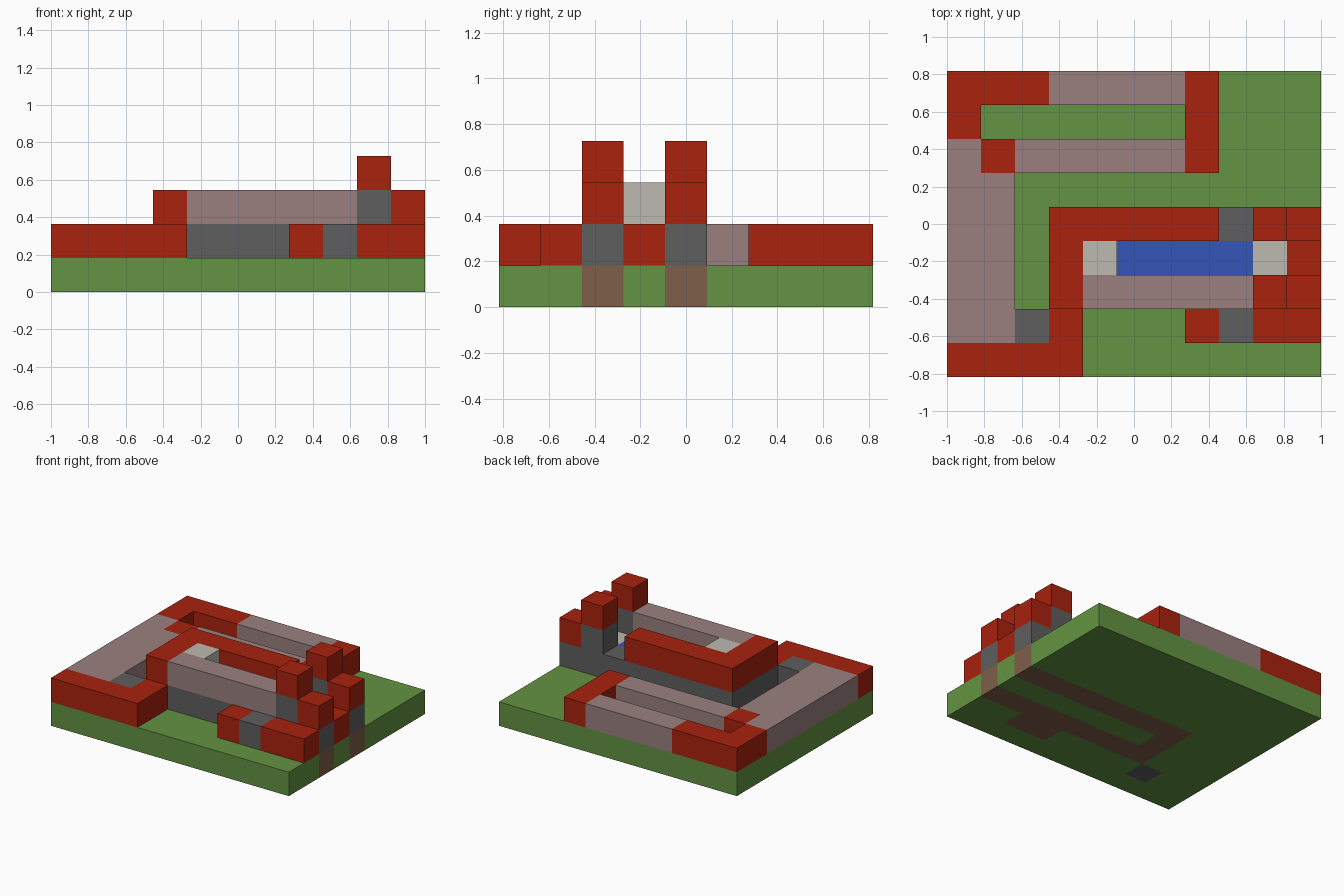
import bpy
import bmesh
from itertools import product
from mathutils import Vector

if "Cube" in bpy.data.objects:
    bpy.data.objects.remove(bpy.data.objects["Cube"], do_unlink=True)

# The model sits on a grid of 11 x 9 cells, four layers high
NX, NY = 11, 9
CELL = 2 / NX


def material(name, r, g, b):
    mat = bpy.data.materials.new(name)
    mat.use_nodes = True
    mat.diffuse_color = (r, g, b, 1)
    bsdf = next(n for n in mat.node_tree.nodes if n.type == 'BSDF_PRINCIPLED')
    bsdf.inputs["Base Color"].default_value = (r, g, b, 1)
    return mat


grass = material("grass_green", .127, .292, .054)
red = material("brick_red", .392, .016, .004)
clay = material("pale_clay", .319, .216, .212)
grey = material("stone_grey", .112, .112, .112)
water = material("water_blue", .033, .093, .468)
pale = material("pale_stone", .515, .491, .445)
brown = material("earth_brown", .209, .112, .067)


def block(xs, ys, zs):
    """Cells in an inclusive range along each axis; one number is one cell."""
    spans = [(s, s) if isinstance(s, int) else s for s in (xs, ys, zs)]
    return set(product(*(range(a, b + 1) for a, b in spans)))


def build(name, mat, *blocks):
    """One closed shell around all cells of a part."""
    cells = set().union(*blocks)
    bm = bmesh.new()
    for cell in cells:
        for axis, side in product(range(3), (0, 1)):
            beside = list(cell)
            beside[axis] += 2 * side - 1
            if tuple(beside) in cells:
                continue
            u, v = (axis + 1) % 3, (axis + 2) % 3
            ring = [(0, 0), (1, 0), (1, 1), (0, 1)]
            verts = []
            for du, dv in (ring if side else reversed(ring)):
                p = Vector(cell)
                p[axis] += side
                p[u] += du
                p[v] += dv
                p -= Vector((NX / 2, NY / 2, 0))
                verts.append(bm.verts.new(p * CELL))
            bm.faces.new(verts)
    bmesh.ops.remove_doubles(bm, verts=bm.verts, dist=CELL / 100)
    mesh = bpy.data.meshes.new(name)
    bm.to_mesh(mesh)
    bm.free()
    mesh.materials.append(mat)
    obj = bpy.data.objects.new(name, mesh)
    bpy.context.collection.objects.link(obj)


# Ground with the wall footings let into it
footing = block((3, 10), 4, 0) | block(3, (2, 4), 0) | block((3, 10), 2, 0) | block((7, 8), 1, 0)
post = block(2, 1, (0, 1))
build("ground", grass, block((0, NX - 1), (0, NY - 1), 0) - footing - post)
build("wall_footing", brown, footing)
build("path_post", grey, post)

# Low outer path and its red corners
build("front_path_corner", red, block((0, 3), 0, 1), block(3, 1, 1))
build("side_path", clay, block((0, 1), (1, 5), 1), block(0, 6, 1))
build("back_path_corner", red, block((0, 2), 8, 1), block(0, 7, 1))
build("back_path", clay, block((3, 6), 8, 1))
build("back_path_end", red, block(7, (6, 8), 1))
build("inner_path", clay, block((2, 6), 6, 1))
build("inner_path_corner", red, block(1, 6, 1))

# Raised channel: stone walls, coping, end posts and water
build("channel_wall", grey, block((3, 10), 4, 1), block(3, 3, 1), block((3, 10), 2, 1))
build("channel_coping", red, block((3, 7), 4, 2), block(3, (2, 3), 2))
build("front_coping", clay, block((4, 8), 2, 2))
for label, row in (("front", 2), ("back", 4)):
    build(label + "_pillar", grey, block(9, row, 2))
    build(label + "_pillar_cap", red, block(9, row, 3))
    build(label + "_end_post", red, block(10, row, 2))
build("water_channel", water, block((5, 8), 3, 1))
build("water_source", pale, block(4, 3, (1, 2)))
build("channel_outlet", pale, block(9, 3, 1))
build("outlet_step", red, block(10, 3, 1))

# Low step in front of the channel
build("front_step_end", red, block(7, 1, 1))
build("front_step_middle", grey, block(8, 1, 1))
build("front_step", red, block((9, 10), 1, 1))
